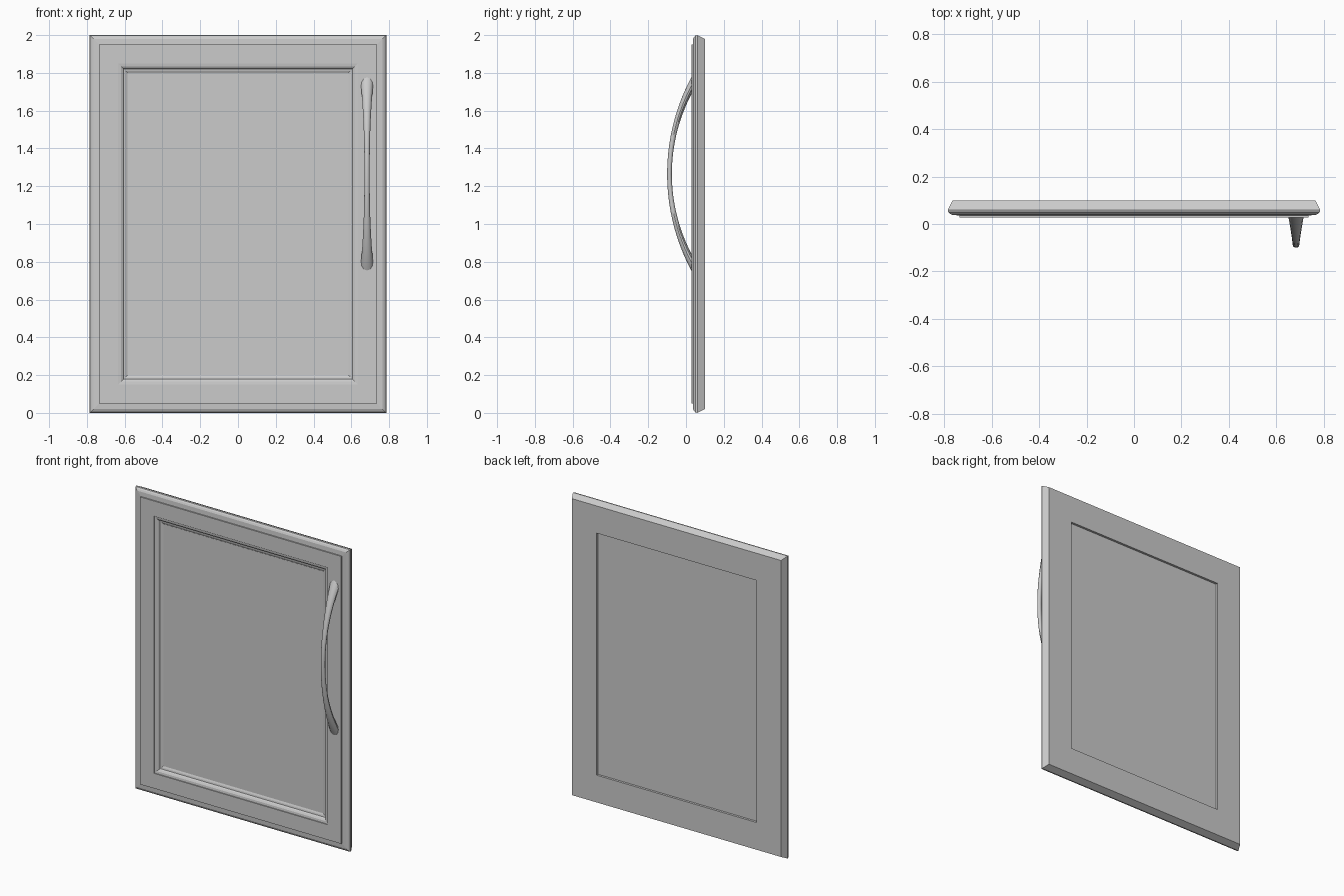
import bpy
import bmesh
from math import sin, cos, pi, sqrt

cube = bpy.data.objects.get("Cube")
if cube:
    bpy.data.objects.remove(cube, do_unlink=True)

WIDTH, HEIGHT = 1.57, 2.0

grey = bpy.data.materials.new("plain grey")
grey.use_nodes = True
grey.diffuse_color = (0.6, 0.6, 0.6, 1)
grey.node_tree.nodes["Principled BSDF"].inputs["Base Color"].default_value = (0.6, 0.6, 0.6, 1)


def finish(name, bm, smooth_angle=None):
    """Turn a bmesh into a named object with the grey material."""
    bmesh.ops.recalc_face_normals(bm, faces=bm.faces)
    mesh = bpy.data.meshes.new(name)
    bm.to_mesh(mesh)
    bm.free()
    mesh.materials.append(grey)
    obj = bpy.data.objects.new(name, mesh)
    bpy.context.collection.objects.link(obj)
    if smooth_angle:
        bpy.ops.object.select_all(action='DESELECT')
        obj.select_set(True)
        bpy.context.view_layer.objects.active = obj
        bpy.ops.object.shade_smooth_by_angle(angle=smooth_angle)
    return obj


def bridge(bm, a, b):
    """Join two closed rings of vertices with quads."""
    for i in range(len(a)):
        j = (i + 1) % len(a)
        bm.faces.new((a[i], a[j], b[j], b[i]))


def rectangle(bm, inset, y):
    """Ring of four vertices, inset from the door outline."""
    x, low, high = WIDTH / 2 - inset, inset, HEIGHT - inset
    return [bm.verts.new(p) for p in
            ((-x, y, low), (x, y, low), (x, y, high), (-x, y, high))]


# Moulded frame: a closed (inset, y) profile swept round the outline
profile = [
    (0.02, 0.10), (0, 0.06), (0.002, 0.05), (0.01, 0.043), (0.02, 0.038),
    (0.05, 0.036), (0.05, 0.028),                      # stepped outer edge
    (0.15, 0.028), (0.15, 0.034), (0.165, 0.036),      # flat face and inner lip
    (0.175, 0.042), (0.18, 0.051), (0.19, 0.053), (0.2, 0.058),
    (0.2, 0.10),
]
bm = bmesh.new()
rings = [rectangle(bm, *p) for p in profile]
for k, ring in enumerate(rings):
    bridge(bm, ring, rings[(k + 1) % len(rings)])
finish("door_frame", bm)

# Recessed centre panel
bm = bmesh.new()
front, back = rectangle(bm, 0.195, 0.057), rectangle(bm, 0.195, 0.085)
# spread the panel into the rebate of the frame
for v in front + back:
    v.co.x *= 0.5 * (WIDTH - 0.4) / abs(v.co.x) / 1.0 if v.co.x else 1
    v.co.z = 0.2 if v.co.z < 1 else HEIGHT - 0.2
bridge(bm, front, back)
bm.faces.new(front)
bm.faces.new(back)
finish("centre_panel", bm)

# Bowed handle: oval rings between an outer and an inner arc
HANDLE_X, HANDLE_Z, MOUNT_Y = 0.683, 1.265, 0.03
SIDES, STEPS = 12, 32


def arc_point(half_chord, rise, t):
    """Point on a circular arc that bows forward from the door face."""
    radius = (half_chord ** 2 + rise ** 2) / (2 * rise)
    z = half_chord * t
    y = MOUNT_Y + radius - rise - sqrt(radius ** 2 - z ** 2)
    return y, HANDLE_Z + z


bm = bmesh.new()
rings = []
for s in range(STEPS + 1):
    t = -cos(pi * s / STEPS)
    outer_y, outer_z = arc_point(0.515, 0.13, t)
    inner_y, inner_z = arc_point(0.425, 0.105, t)
    half_width = 0.014 + 0.018 * (t * t) ** 1.2
    ring = []
    for k in range(SIDES):
        a = 2 * pi * k / SIDES
        f = 0.5 + 0.5 * cos(a)
        ring.append(bm.verts.new((
            HANDLE_X + half_width * sin(a),
            inner_y + (outer_y - inner_y) * f,
            inner_z + (outer_z - inner_z) * f)))
    rings.append(ring)
for a, b in zip(rings, rings[1:]):
    bridge(bm, a, b)
bm.faces.new(rings[0])
bm.faces.new(rings[-1])
finish("handle", bm, smooth_angle=0.6)
